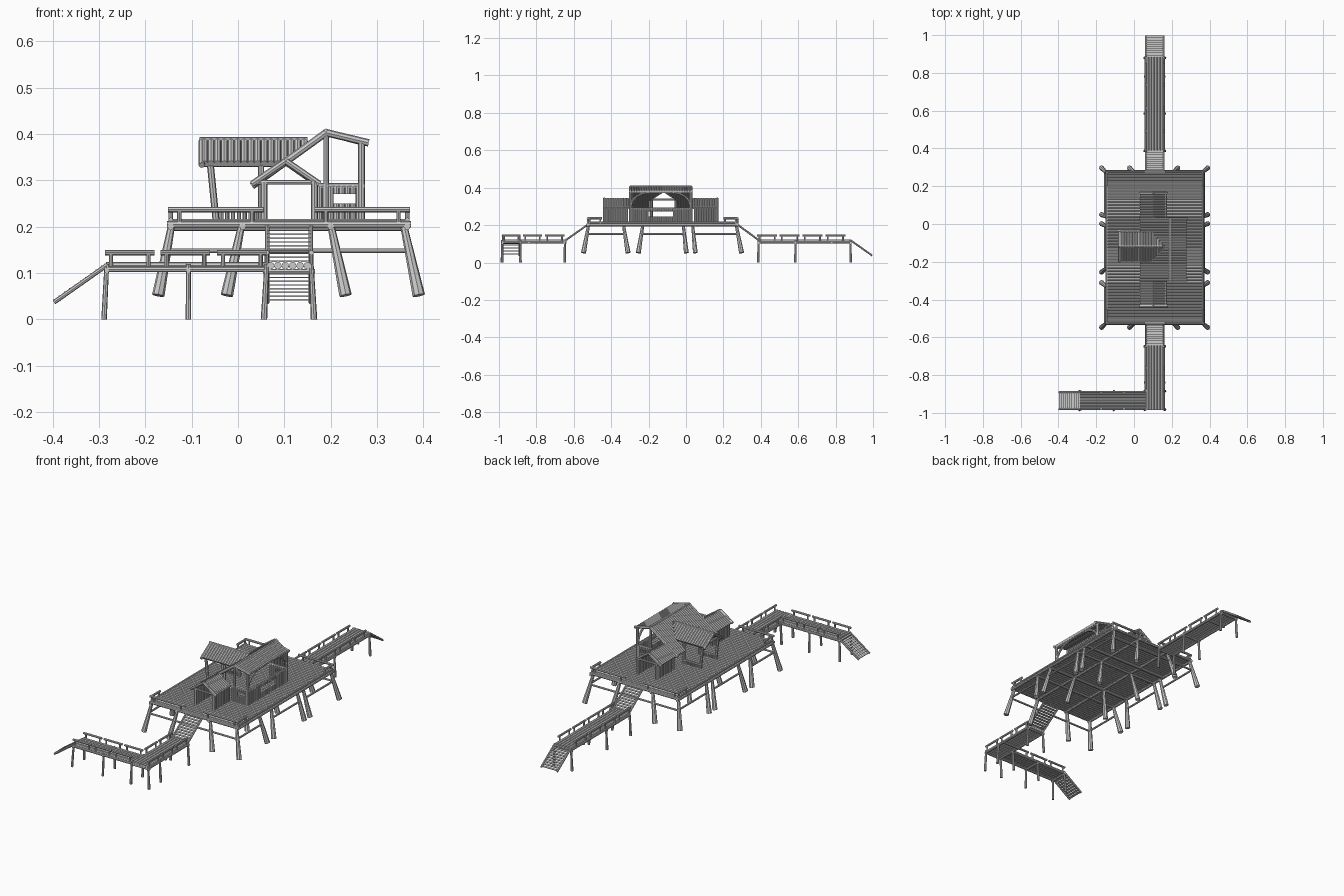
import bpy, bmesh, math
from mathutils import Vector, Matrix

if "Cube" in bpy.data.objects:
    bpy.data.objects.remove(bpy.data.objects["Cube"])

parts = {}


def mesh(name):
    return parts.setdefault(name, bmesh.new())


def log(name, a, b, r, r2=None, n=8):
    """Round timber from a (radius r) to b (radius r2)."""
    a, b = Vector(a), Vector(b)
    d = b - a
    if d.length < 0.004:
        return
    rot = d.to_track_quat('Z', 'Y').to_matrix().to_4x4()
    bmesh.ops.create_cone(mesh(name), cap_ends=True, segments=n, radius1=r, radius2=r if r2 is None else r2,
                          depth=d.length, matrix=Matrix.Translation((a + b) / 2) @ rot)


def box(name, x0, x1, y0, y1, z0, z1):
    m = Matrix.Translation(((x0 + x1) / 2, (y0 + y1) / 2, (z0 + z1) / 2))
    m = m @ Matrix.Diagonal((x1 - x0, y1 - y0, z1 - z0, 1))
    bmesh.ops.create_cube(mesh(name), size=1, matrix=m)


def spaced(a, b, step):
    n = max(1, round((b - a) / step))
    return [a + (b - a) * (i + 0.5) / n for i in range(n)]


def rail(name, a, b, z, h, r):
    """Log hand rail on two short posts."""
    a, b = Vector((*a, z)), Vector((*b, z))
    log(name, a, b, r)
    for t in (0.12, 0.88):
        p = a.lerp(b, t)
        log(name, p - Vector((0, 0, h)), p, r * 0.8)


def stairs(name, top, bottom, across, width):
    """Stringers and thin treads between two centre points."""
    a, b, s = Vector(top), Vector(bottom), Vector(across)
    for k in (-0.5, 0.5):
        log(name, a + s * width * k, b + s * width * k, 0.005)
    n = 10
    for i in range(n):
        p = a.lerp(b, (i + 0.5) / n)
        dx, dy = (width / 2, 0.007) if s.x else (0.007, width / 2)
        box(name, p.x - dx, p.x + dx, p.y - dy, p.y + dy, p.z, p.z + 0.003)


# Main platform: floor logs across x, edge beams
X0, X1, Y0, Y1 = -0.145, 0.365, -0.525, 0.275
for y in spaced(Y0, Y1, 0.016):
    log("platform_floor", (X0, y, 0.208), (X1, y, 0.208), 0.0085)
for y in (Y0, Y1):
    log("platform_beams", (X0 - .008, y, .205), (X1 + .008, y, .205), 0.007)
for x in (X0, 0.01, 0.2, X1):
    log("platform_beams", (x, Y0 - .008, .2), (x, Y1 + .008, .2), 0.007)
for y in (-.335, -.23, -.015, .06):
    log("platform_beams", (X0, y, .197), (X1, y, .197), 0.006)

# Platform railings: full at the ends, short returns at the corners
for y in (Y0, Y1):
    for a, b in ((X0 - .006, 0.055), (0.165, X1 + .006)):
        rail("platform_railing", (a, y), (b, y), 0.237, 0.03, 0.006)
for x in (X0, X1):
    for a, b in ((Y0, -.45), (.2, Y1)):
        rail("platform_railing", (x, a), (x, b), 0.237, 0.03, 0.006)
    log("platform_edge", (x, Y0, .215), (x, Y1, .215), 0.005)

# Splayed platform legs with cross braces
xs = ((-.143, -.172), (.008, -.024), (.2, .232), (.357, .39))
ys = ((-.52, -.548), (-.335, -.31), (-.23, -.255), (-.015, .002), (.035, .05), (.268, .297))
for i, (xt, xf) in enumerate(xs):
    for j, (yt, yf) in enumerate(ys):
        outer = i in (0, 3) or j in (0, 5)
        if outer or j in (2, 3):
            log("platform_legs", (xf, yf, .052), (xt, yt, .205), 0.0135, 0.0075)
for xb in (-.153, .37):
    for a, b in ((-.53, -.325), (-.245, -.005), (.042, .28)):
        log("platform_braces", (xb, a, .152), (xb, b, .152), 0.005)
for yb in (-.53, .28):
    for a, b in ((-.155, 0), (0, .21), (.21, .37)):
        log("platform_braces", (a, yb, .148), (b, yb, .148), 0.005)

# Walkways: floor logs along their length plus edge beams
WX0, WX1 = 0.062, 0.158
for y0, y1 in ((.385, .885), (-.985, -.64)):
    for x in spaced(WX0, WX1, 0.016):
        log("walkway_floor", (x, y0, .116), (x, y1, .116), 0.0083)
    for x in (WX0, WX1):
        log("walkway_beams", (x, y0, .108), (x, y1, .108), 0.006)
LY0, LY1 = -.98, -.89
for y in spaced(LY0, LY1, 0.015):
    log("walkway_floor", (-.285, y, .116), (WX0, y, .116), 0.008)
for y in (LY0, LY1):
    log("walkway_beams", (-.288, y, .108), (WX0, y, .108), 0.006)
for y in (.39, .585, .78, .88, -.65, -.84, -.98):
    log("walkway_beams", (WX0 - .008, y, .104), (WX1 + .008, y, .104), 0.005)
for x in (-.283, -.107):
    log("walkway_beams", (x, LY0 - .008, .104), (x, LY1 + .008, .104), 0.005)

# Walkway legs
for y in (.387, .585, .88, -.648, -.885, -.983):
    for x, s in ((WX0, -1), (WX1, 1)):
        log("walkway_legs", (x + s * .006, y, 0), (x, y, .12), 0.007, 0.005)
for x, xf in ((-.283, -.289), (-.107, -.107)):
    for y, s in ((LY0, -1), (LY1, 1)):
        log("walkway_legs", (xf, y + s * .006, 0), (x, y, .12), 0.006, 0.005)

# Walkway railings in short lengths
for x in (WX0, WX1):
    for a in (.38, .5, .622, .745):
        rail("walkway_railing", (x, a), (x, a + .107), .144, .03, .0055)
    rail("walkway_railing", (x, -.755), (x, -.65), .144, .03, .0055)
    rail("walkway_railing", (x, -.872), (x, -.77), .144, .03, .0055)
rail("walkway_railing", (WX1, -.985), (WX1, -.885), .144, .03, .0055)
for y in (LY0, LY1):
    for a in (-.287, -.167, -.045):
        rail("walkway_railing", (a, y), (a + .107, y), .144, .03, .0055)

# Stairs
stairs("back_upper_stairs", (.11, .275, .203), (.11, .388, .12), (1, 0, 0), .094)
stairs("back_lower_stairs", (.11, .883, .117), (.11, .996, .037), (1, 0, 0), .094)
stairs("front_upper_stairs", (.11, -.525, .203), (.11, -.642, .12), (1, 0, 0), .094)
stairs("side_lower_stairs", (-.283, -.935, .117), (-.397, -.935, .037), (0, 1, 0), .09)

RX, RZ, S = 0.19, 0.403, 0.72      # main ridge and slope
PY, PZ, PS = -0.12, 0.385, 0.65    # porch ridge and slope


def main_z(x):
    return RZ - S * (RX - x)


# Main roof: long left slope cut by the porch, short right slope
for y in spaced(-.29, .02, .0135):
    d = abs(y - PY)
    end = RX - (RZ - (PZ - PS * d)) / S if d < .075 else .035
    log("main_roof", (RX, y, RZ), (end, y, main_z(end)), 0.0075)
    log("main_roof", (RX, y, RZ), (.277, y, .381), 0.0075)
log("main_roof", (RX, -.3, RZ + .002), (RX, .03, RZ + .002), 0.007)
for y in (-.297, .027):
    log("main_rafters", (RX, y, RZ), (.03, y, main_z(.03)), 0.008)
    log("main_rafters", (RX, y, RZ), (.282, y, .381), 0.008)
    log("main_posts", (RX, y, .21), (RX, y, RZ), 0.006)
    log("main_posts", (.266, y, .21), (.266, y, .38), 0.0075)
    log("main_posts", (.055, y, .21), (.055, y, .31), 0.006)
log("main_rafters", (.266, -.297, .377), (.266, .027, .377), 0.006)


# Low plank walls with a window opening
def wall(name, a, b, w0, w1, z0, z1, place):
    for t in spaced(a, b, 0.012):
        if w0 < t < w1:
            log(name, place(t, .21), place(t, z0), .0065)
            log(name, place(t, z1), place(t, .288), .0065)
        else:
            log(name, place(t, .21), place(t, .288), .0065)
    log(name, place(a - .005, .288), place(b + .005, .288), .006)


wall("main_right_wall", -.295, .025, -.2, -.07, .245, .272, lambda t, z: (.268, t, z))
for y in (-.295, .025):
    wall("main_end_wall", .17, .266, .204, .25, .25, .271, lambda t, z: (t, y, z))
    # curved brace under the eave
    s = 1 if y < 0 else -1
    pts = [(.266, y + s * .1 * (1 - math.cos(k * math.pi / 8)),
            .30 + .075 * math.sin(k * math.pi / 8)) for k in range(5)]
    for p, q in zip(pts, pts[1:]):
        log("main_eave_brace", p, q, 0.006)

# Two small passage huts, open at both ends
HX, HZ = 0.103, 0.34
for y0, y1, end in ((-.437, -.305, -.437), (.035, .167, .167)):
    for y in spaced(y0, y1, .0135):
        for ex in (.034, .172):
            log("hut_roof", (HX, y, HZ), (ex, y, HZ - .048), 0.0072)
    for x in (.056, .165):
        for y in spaced(y0 + .008, y1 - .004, .013):
            log("hut_walls", (x, y, .21), (x, y, .297), .0068)
        log("hut_walls", (x, y0, .297), (x, y1, .297), .006)
        log("hut_posts", (x, end, .21), (x, end, .297), .0075)
    for ex in (.03, .176):
        log("hut_rafters", (HX, end, HZ + .002), (ex, end, HZ - .048), .007)
    log("hut_rafters", (.035, end, .296), (.175, end, .296), .005)

# Side porch: gable roof trimmed against the main roof
for x in spaced(-.08, .15, .0145):
    drop = PZ - main_z(x)
    reach = .075 if drop > .049 else max(0, drop / PS)
    for s in (-1, 1):
        log("porch_roof", (x, PY, PZ), (x, PY + s * reach, PZ - PS * reach), 0.0078)
log("porch_roof", (-.083, PY, PZ + .002), (.15, PY, PZ + .002), 0.007)
for s in (-1, 1):
    y = PY + s * .065
    log("porch_rafters", (-.078, PY, PZ), (-.078, PY + s * .08, PZ - PS * .08), .007)
    log("porch_rafters", (-.075, y, .335), (.085, y, .335), .006)
    log("porch_posts", (-.047, y, .21), (-.06, y, .338), .0075)
    log("porch_posts", (.05, y, .21), (.05, y, .338), .0065)
    # low fence between the posts
    log("porch_fence", (-.048, y, .236), (.05, y, .236), .005)
    for x in spaced(-.042, .046, .013):
        log("porch_fence", (x, y, .21), (x, y, .236), .0045)
log("porch_rafters", (-.06, PY - .065, .337), (-.06, PY + .065, .337), .006)

# Turn every part into an object
for name, bm in parts.items():
    me = bpy.data.meshes.new(name)
    bm.to_mesh(me)
    bm.free()
    bpy.context.collection.objects.link(bpy.data.objects.new(name, me))
